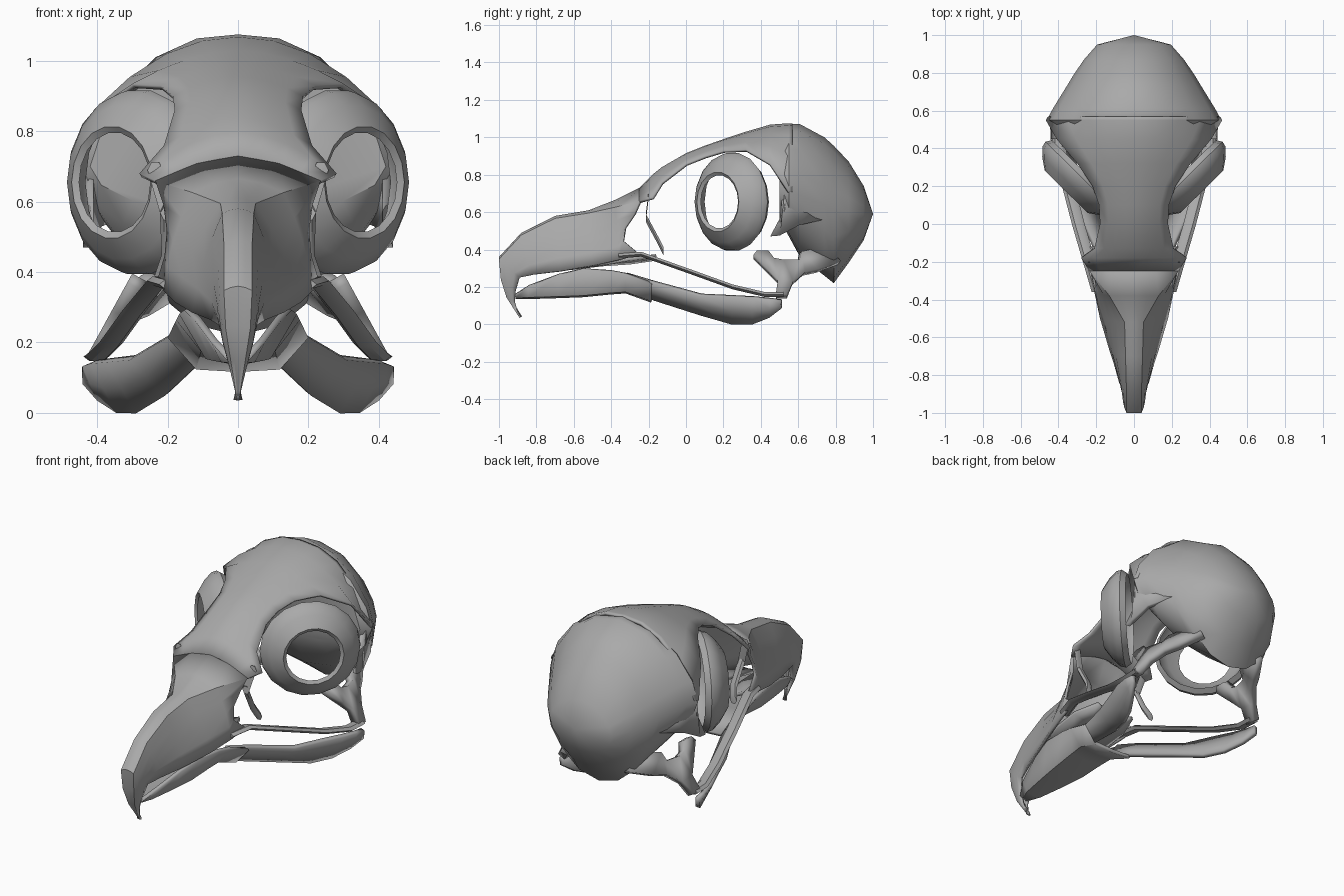
import bpy
import bmesh
from math import cos, sin, pi
from mathutils import Vector, Matrix

cube = bpy.data.objects.get("Cube")
if cube:
    bpy.data.objects.remove(cube, do_unlink=True)

bone = bpy.data.materials.new("bone_grey")
bone.use_nodes = True
bone_colour = (0.4, 0.4, 0.4, 1)
bone.diffuse_color = bone_colour
bone.node_tree.nodes["Principled BSDF"].inputs["Base Color"].default_value = bone_colour


def finish(name, bm, thickness=0, offset=-1, angle=35):
    """Turn a one-sided half into a mirrored, optionally thickened object."""
    bmesh.ops.remove_doubles(bm, verts=bm.verts, dist=0.0005)
    bmesh.ops.recalc_face_normals(bm, faces=bm.faces)
    mesh = bpy.data.meshes.new(name)
    bm.to_mesh(mesh)
    bm.free()
    mesh.materials.append(bone)
    obj = bpy.data.objects.new(name, mesh)
    bpy.context.collection.objects.link(obj)
    bpy.ops.object.select_all(action="DESELECT")
    obj.select_set(True)
    bpy.context.view_layer.objects.active = obj
    bpy.ops.object.shade_smooth_by_angle(angle=angle * pi / 180)
    mirror = obj.modifiers.new("mirror", "MIRROR")
    mirror.merge_threshold = 0.001
    if thickness:
        shell = obj.modifiers.new("shell", "SOLIDIFY")
        shell.thickness = thickness
        shell.offset = offset


def loft(name, sections, closed=False, cap_first=False, cap_last=False, **options):
    """Skin a list of equally long point rows."""
    bm = bmesh.new()
    rows = [[bm.verts.new(p) for p in row] for row in sections]
    count = len(rows[0])
    for a, b in zip(rows, rows[1:]):
        for i in range(count if closed else count - 1):
            j = (i + 1) % count
            bm.faces.new((a[i], a[j], b[j], b[i]))
    if cap_first:
        bm.faces.new(rows[0])
    if cap_last:
        bm.faces.new(rows[-1])
    finish(name, bm, **options)


def rod(name, path, width, height):
    """Sweep a six-sided bar along a path of points."""
    rows = [[(x + width * cos(k * pi / 3), y, z + height * sin(k * pi / 3))
             for k in range(6)] for x, y, z in path]
    loft(name, rows, closed=True, cap_first=True, cap_last=True)


def plate(name, outline, side, thickness):
    """Side-on (y, z) outline, placed across x by the function side(y, z)."""
    bm = bmesh.new()
    bm.faces.new([bm.verts.new((side(y, z), y, z)) for y, z in outline])
    bmesh.ops.triangulate(bm, faces=bm.faces)
    finish(name, bm, thickness, 0)


# Braincase: y, top, bottom, half width, height of widest point
steps = 9
case_rows = []
for y, top, low, wide, mid in [
        (.5, 1.04, .56, .42, .7), (.55, 1.07, .47, .462, .7), (.61, 1.07, .36, .43, .69),
        (.74, 1, .26, .35, .64), (.79, .955, .22, .32, .62), (.87, .87, .33, .265, .6),
        (.95, .74, .45, .195, .59), (1, .59, .59, 0, .59)]:
    row = []
    for k in range(steps):
        a = pi * k / (steps - 1)
        rise = cos(a)
        if k < steps // 2:
            z = mid + (top - mid) * rise ** 1.3
        else:
            z = mid + (mid - low) * rise
        row.append((wide * sin(a), y, z))
    case_rows.append(row)
loft("braincase", case_rows, cap_first=True)

# Forehead roof: y, crown height, half width, rim height, roundness
roof_rows = []
for y, top, wide, rim, bend in [
        (-.25, .73, .235, .66, 1.7), (-.18, .8, .28, .68, 1.7), (-.13, .84, .21, .76, 1.7),
        (0, .915, .18, .86, 1.8), (.1, .955, .185, .9, 1.8), (.2, .99, .22, .93, 1.8),
        (.32, 1.03, .3, .935, 1.8), (.45, 1.068, .41, .86, 2.1), (.55, 1.075, .467, .71, 2.5),
        (.57, 1.073, .455, .71, 2.6)]:
    roof_rows.append([(wide * t, y, top + (rim - top) * t ** bend)
                      for t in (0, .25, .5, .75, 1)])
loft("forehead", roof_rows, thickness=.015)

# Upper beak: ridge y, z, half width; lower edge x, y, z; sideways bulge; rear notch
beak_rows = []
for ry, rz, rw, lx, ly, lz, bulge, notch in [
        (-.249, .73, .235, .23, -.25, .375, -.03, -.11),
        (-.38, .665, .13, .21, -.36, .345, .015, 0),
        (-.52, .61, .05, .18, -.5, .315, .015, 0), (-.7, .58, .045, .13, -.67, .285, .01, 0),
        (-.88, .49, .04, .08, -.82, .265, .01, 0), (-1, .36, .04, .055, -.89, .25, .01, 0),
        (-.99, .25, .035, .035, -.91, .18, .01, 0), (-.96, .15, .02, .02, -.915, .12, .005, 0),
        (-.89, .035, .002, .002, -.888, .035, 0, 0)]:
    drop = rw * .3
    row = [(0, ry, rz), (rw * .5, ry, rz - drop * .3)]
    for t in (0, .25, .5, .75, 1):
        arch = 4 * t * (1 - t)
        row.append((rw + (lx - rw) * t + bulge * arch,
                    ry + (ly - ry) * t + notch * arch * t * 1.4,
                    rz - drop + (lz - rz + drop) * t))
    beak_rows.append(row)
loft("upper_beak", beak_rows, thickness=.015)

# Eye rings: (distance along the gaze, radius) lathed around an outward axis
axis = Vector((.7, -.71, 0))
turn = axis.to_track_quat("Z", "Y").to_matrix().to_4x4()
place = Matrix.Translation((.28, .25, .655)) @ turn
sides = 18
ring_rows = [[place @ Vector((r * cos(2 * pi * k / sides), r * sin(2 * pi * k / sides), d))
              for k in range(sides)]
             for d, r in [(-.03, .245), (0, .265), (.03, .258), (.07, .22), (.112, .16),
                          (.1, .142), (.05, .2), (.0, .24), (-.03, .245)]]
loft("eye_ring", ring_rows, closed=True)

# Struts in front of the eyes, cheek bars and palate
rod("brow_strut", [(.235, -.2, .69), (.2, -.215, .57), (.195, -.15, .45), (.215, -.12, .39)],
    .022, .025)
rod("cheek_bar", [(.19, -.36, .365), (.225, -.24, .375), (.295, 0, .29), (.36, .25, .2),
                  (.4, .42, .16), (.405, .52, .16)], .034, .015)
loft("palate", [[(.01, -.62, .31), (.12, -.62, .31)], [(.04, -.45, .33), (.17, -.45, .335)],
                [(.06, -.3, .34), (.17, -.3, .36)], [(.08, -.16, .36), (.12, -.16, .375)]],
     thickness=.02)

# Jaw joint bone and the process behind the eye
plate("jaw_joint", [(.48, .15), (.54, .15), (.57, .22), (.63, .27), (.7, .285), (.82, .33),
                    (.75, .41), (.61, .38), (.6, .335), (.52, .335), (.47, .345),
                    (.44, .385), (.38, .385), (.36, .36), (.44, .28), (.49, .23)],
      lambda y, z: .41 - .55 * (z - .15) - .42 * max(0, y - .55), .045)
plate("eye_process", [(.52, .7), (.53, .62), (.45, .47), (.5, .475), (.6, .53), (.73, .56),
                      (.68, .66)],
      lambda y, z: .425 - .6 * max(0, y - .56), .03)

# Lower jaw: a scoop at the front, then two splayed blades
loft("jaw_scoop", [[(0, y, low), (x * .6, y, low + .005), (x, y, top)] for y, low, x, top in [
    (-.91, .155, .02, .165), (-.84, .155, .06, .21), (-.68, .16, .105, .27),
    (-.55, .165, .135, .3), (-.4, .18, .15, .29), (-.32, .185, .16, .275),
    (-.18, .135, .185, .225)]], thickness=.02)
loft("jaw_blade", [[(tx, y, top), ((tx + bx) / 2, y, (top + low) / 2), (bx, y, low)]
                   for y, tx, top, bx, low in [
    (-.32, .155, .27, .1, .195), (-.17, .185, .225, .115, .135),
    (.08, .3, .157, .2, .055), (.25, .365, .15, .28, .005), (.36, .41, .145, .335, .005),
    (.45, .43, .137, .39, .04), (.51, .432, .13, .43, .085)]], thickness=.025, offset=0)
